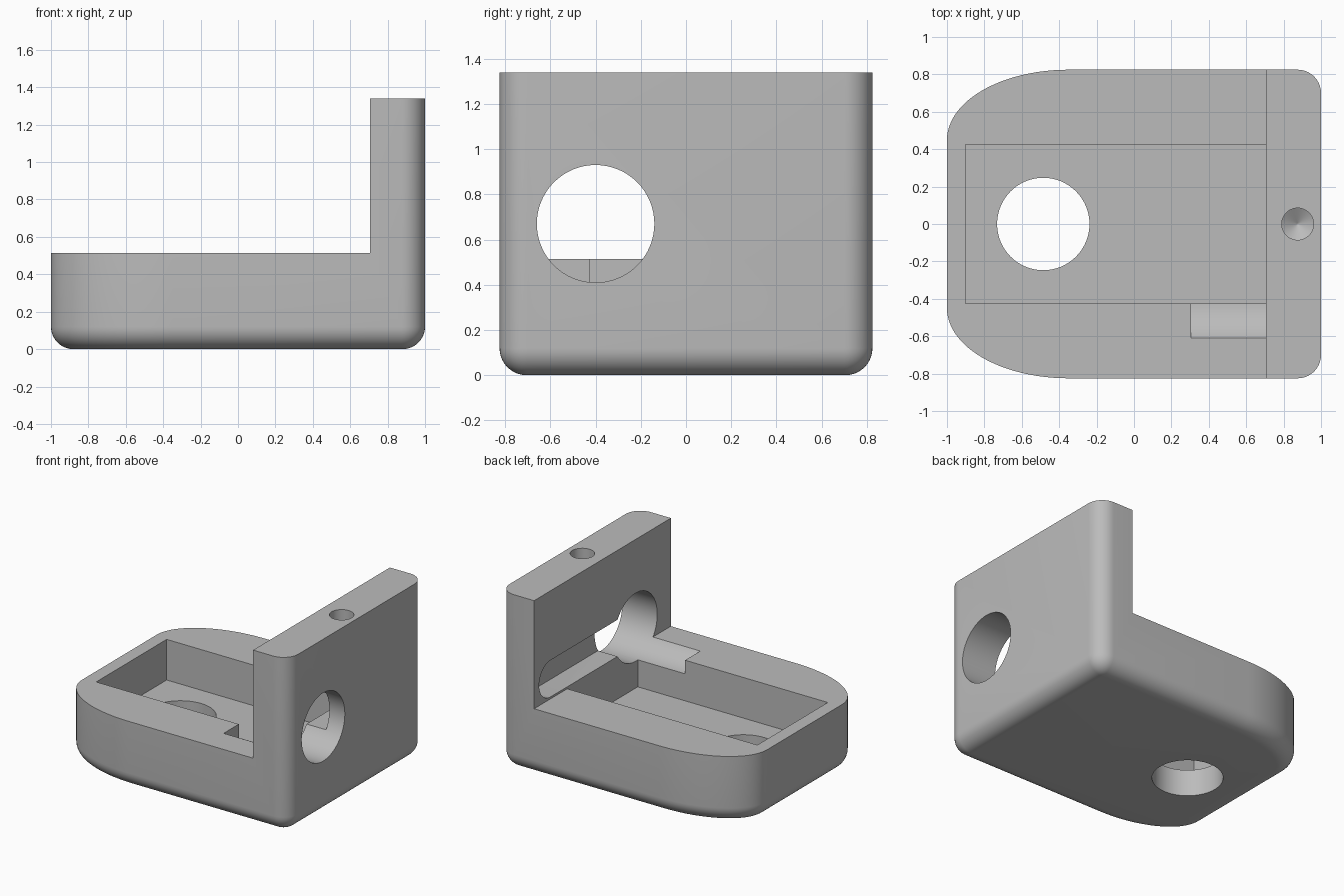
import bpy, bmesh, math
from math import sin, cos, pi

if "Cube" in bpy.data.objects:
    bpy.data.objects.remove(bpy.data.objects["Cube"])

HX, HY, TOP, PLATE, WALL_X = 1.0, 0.825, 1.34, 0.515, 0.705
FILLET = 0.12

grey = bpy.data.materials.new("plain grey")
grey.diffuse_color = (0.5, 0.5, 0.5, 1)
grey.use_nodes = True
grey.node_tree.nodes["Principled BSDF"].inputs["Base Color"].default_value = grey.diffuse_color


def loft(name, rings):
    """Closed solid through equal-length rings of points."""
    bm = bmesh.new()
    rows = [[bm.verts.new(p) for p in ring] for ring in rings]
    n = len(rows[0])
    for a, b in zip(rows, rows[1:]):
        for i in range(n):
            j = (i + 1) % n
            bm.faces.new((a[i], a[j], b[j], b[i]))
    bm.faces.new(rows[0][::-1])
    bm.faces.new(rows[-1])
    bmesh.ops.recalc_face_normals(bm, faces=bm.faces)
    mesh = bpy.data.meshes.new(name)
    bm.to_mesh(mesh)
    bm.free()
    mesh.materials.append(grey)
    ob = bpy.data.objects.new(name, mesh)
    bpy.context.collection.objects.link(ob)
    return ob


def box(name, x0, x1, y0, y1, z0, z1):
    return loft(name, [[(x0, y0, z), (x1, y0, z), (x1, y1, z), (x0, y1, z)] for z in (z0, z1)])


def circle(cx, cy, r, n=64):
    return [(cx + r * cos(2 * pi * i / n), cy + r * sin(2 * pi * i / n)) for i in range(n)]


def along_x(name, profile, x0, x1):
    return loft(name, [[(x, y, z) for y, z in profile] for x in (x0, x1)])


# Plan outline: tight round corners at the wall, long elliptical corners at the nose
def outline(inset):
    pts = []
    for sx, sy, a, b, start, n in ((1, 1, 0.125, 0.125, 0, 10), (-1, 1, 0.65, 0.375, 90, 24),
                                   (-1, -1, 0.65, 0.375, 180, 24), (1, -1, 0.125, 0.125, 270, 10)):
        for i in range(n + 1):
            t = math.radians(start + 90 * i / n)
            nx, ny = cos(t) / a, sin(t) / b
            k = inset / math.hypot(nx, ny)
            pts.append((sx * (HX - a) + a * cos(t) - nx * k,
                        sy * (HY - b) + b * sin(t) - ny * k))
    return pts


# Body with rounded bottom edge
rings = []
for i in range(11):
    t = pi / 2 * i / 10
    rings.append([(x, y, FILLET * (1 - cos(t))) for x, y in outline(FILLET * (1 - sin(t)))])
rings.append([(x, y, TOP) for x, y in outline(0)])
body = loft("angle_bracket", rings)

# Slot profile: horizontal, rounded at the outer end, opening into the wall hole
slot = [(-0.35, 0.53)]
slot += [(0.625 + 0.14 * sin(pi * i / 24), 0.67 - 0.14 * cos(pi * i / 24)) for i in range(25)]
slot.append((-0.35, 0.81))

# Screw hole with a conical bottom
screw = [[(x, y, z) for x, y in circle(0.875, 0, r, 48)]
         for r, z in ((0.002, 0.93), (0.085, 0.98), (0.085, TOP + 0.1))]

cutters = [
    box("step_cutter", -1.2, WALL_X, -1, 1, PLATE, 1.6),
    box("pocket_cutter", -0.9, WALL_X, -0.425, 0.425, 0.205, 0.8),
    loft("floor_hole_cutter", [[(x, y, z) for x, y in circle(-0.485, 0, 0.247)] for z in (-0.1, 0.4)]),
    along_x("wall_hole_cutter", circle(-0.40, 0.67, 0.26), 0.305, 1.2),
    along_x("slot_cutter", slot, 0.6, 0.87),
    loft("screw_hole_cutter", screw),
]

bpy.context.view_layer.objects.active = body
body.select_set(True)
for c in cutters:
    c.hide_render = True
    m = body.modifiers.new(c.name, 'BOOLEAN')
    m.operation, m.solver, m.object = 'DIFFERENCE', 'EXACT', c
    bpy.ops.object.modifier_apply(modifier=m.name)
for c in cutters:
    bpy.data.objects.remove(c, do_unlink=True)

bpy.ops.object.shade_smooth_by_angle(angle=math.radians(30))
